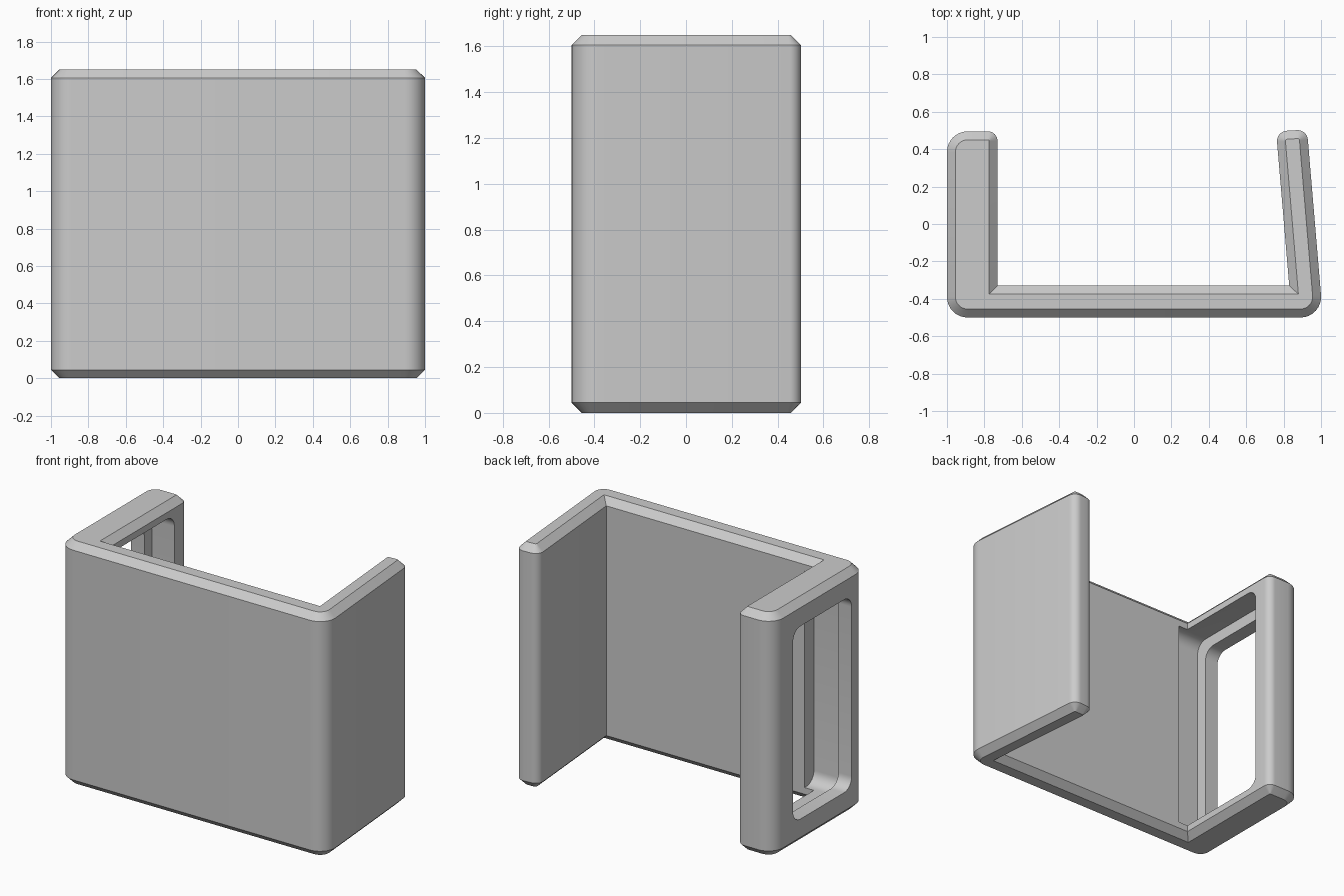
import bpy, bmesh, math
from mathutils import Vector

if "Cube" in bpy.data.objects:
    bpy.data.objects.remove(bpy.data.objects["Cube"], do_unlink=True)

HEIGHT, CHAMFER = 1.65, 0.045


def rounded(corners, steps=8):
    """Closed 2D loop from (x, y, radius) corners."""
    loop = []
    for i, (x, y, r) in enumerate(corners):
        p = Vector((x, y))
        if r == 0:
            loop.append(p)
            continue
        a = (Vector(corners[i - 1][:2]) - p).normalized()
        b = (Vector(corners[(i + 1) % len(corners)][:2]) - p).normalized()
        half = a.angle(b) / 2
        centre = p + (a + b).normalized() * r / math.sin(half)
        start = p + a * r / math.tan(half) - centre
        end = p + b * r / math.tan(half) - centre
        sweep = start.angle(end)
        for k in range(steps + 1):
            t = k / steps
            loop.append(centre + (start * math.sin((1 - t) * sweep)
                                  + end * math.sin(t * sweep)) / math.sin(sweep))
    return loop


def inset(loop, d):
    """Mitred inward offset of a counter-clockwise loop."""
    out = []
    for i, p in enumerate(loop):
        a = (p - loop[i - 1]).normalized()
        b = (loop[(i + 1) % len(loop)] - p).normalized()
        n1, n2 = Vector((-a.y, a.x)), Vector((-b.y, b.x))
        out.append(p + (n1 + n2) * d / (1 + n1.dot(n2)))
    return out


def loft(name, rings):
    """Skin a stack of matching 3D rings and cap both ends."""
    bm = bmesh.new()
    rows = [[bm.verts.new(p) for p in ring] for ring in rings]
    n = len(rows[0])
    for low, high in zip(rows, rows[1:]):
        for i in range(n):
            j = (i + 1) % n
            bm.faces.new((low[i], low[j], high[j], high[i]))
    bm.faces.new(rows[0][::-1])
    bm.faces.new(rows[-1])
    bmesh.ops.recalc_face_normals(bm, faces=bm.faces)
    mesh = bpy.data.meshes.new(name)
    bm.to_mesh(mesh)
    bm.free()
    obj = bpy.data.objects.new(name, mesh)
    bpy.context.collection.objects.link(obj)
    return obj


def side_cutter(name, x0, x1, y0, y1, z0, z1, r):
    loop = rounded([(y0, z0, r), (y1, z0, r), (y1, z1, r), (y0, z1, r)])
    obj = loft(name, [[(x, p.x, p.y) for p in loop] for x in (x0, x1)])
    obj.hide_render = True
    return obj


# U-shaped bracket: thick arm, front wall and inward-leaning thin arm
outline = rounded([
    (-1, -0.5, 0.11), (1.01, -0.5, 0.11),
    (0.925, 0.505, 0.055), (0.76, 0.495, 0.055),
    (0.83, -0.33, 0), (-0.73, -0.33, 0),
    (-0.73, 0.495, 0.05), (-1, 0.495, 0.11)])
small = inset(outline, CHAMFER)
levels = [(small, 0), (outline, CHAMFER), (outline, HEIGHT - CHAMFER), (small, HEIGHT)]
bracket = loft("bracket", [[(p.x, p.y, z) for p in loop] for loop, z in levels])

# Inner pocket and smaller outer window in the thick arm
cutters = [
    side_cutter("pocket_cutter", -0.9, -0.66, -0.43, 0.36, 0.09, 1.56, 0.08),
    side_cutter("window_cutter", -1.1, -0.8, -0.35, 0.28, 0.17, 1.48, 0.08)]
bpy.ops.object.select_all(action='DESELECT')
bpy.context.view_layer.objects.active = bracket
bracket.select_set(True)
for cutter in cutters:
    mod = bracket.modifiers.new(cutter.name, 'BOOLEAN')
    mod.operation, mod.solver, mod.object = 'DIFFERENCE', 'EXACT', cutter
    bpy.ops.object.modifier_apply(modifier=mod.name)
    bpy.data.objects.remove(cutter, do_unlink=True)

# Plain grey finish
grey = bpy.data.materials.new("grey")
grey.use_nodes = True
grey.diffuse_color = (0.6, 0.6, 0.6, 1)
grey.node_tree.nodes["Principled BSDF"].inputs["Base Color"].default_value = grey.diffuse_color
bracket.data.materials.clear()
bracket.data.materials.append(grey)
bpy.ops.object.shade_smooth_by_angle(angle=math.radians(30))
